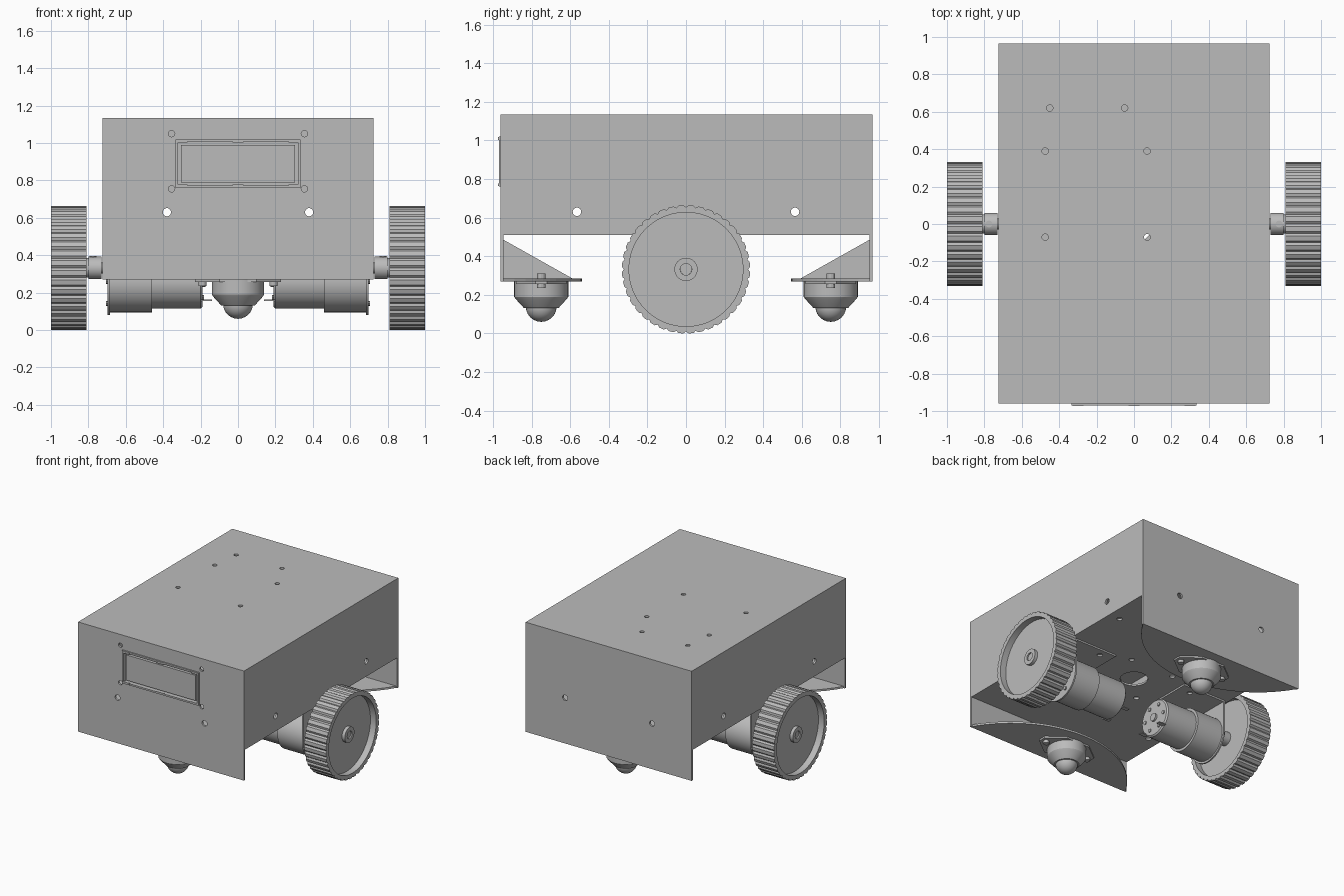
import bpy, bmesh
from math import cos, sin, pi, sqrt
from mathutils import Matrix, Vector

cube = bpy.data.objects.get("Cube")
if cube:
    bpy.data.objects.remove(cube, do_unlink=True)

grey = bpy.data.materials.new("metal grey")
grey.use_nodes = True
grey.diffuse_color = (0.5, 0.5, 0.5, 1)
grey.node_tree.nodes["Principled BSDF"].inputs["Base Color"].default_value = (0.5, 0.5, 0.5, 1)


def finish(name, bm, smooth=False):
    bmesh.ops.remove_doubles(bm, verts=bm.verts, dist=1e-5)
    bmesh.ops.recalc_face_normals(bm, faces=bm.faces)
    mesh = bpy.data.meshes.new(name)
    bm.to_mesh(mesh)
    bm.free()
    mesh.materials.append(grey)
    ob = bpy.data.objects.new(name, mesh)
    bpy.context.collection.objects.link(ob)
    if smooth:
        activate(ob)
        bpy.ops.object.shade_smooth_by_angle(angle=0.4)
    return ob


def activate(ob):
    bpy.ops.object.select_all(action='DESELECT')
    ob.select_set(True)
    bpy.context.view_layer.objects.active = ob


def add_box(bm, lo, hi):
    lo, hi = Vector(lo), Vector(hi)
    m = Matrix.Translation((lo + hi) / 2) @ Matrix.Diagonal((*(hi - lo), 1))
    bmesh.ops.create_cube(bm, size=1, matrix=m)


def box(name, lo, hi):
    bm = bmesh.new()
    add_box(bm, lo, hi)
    return finish(name, bm)


def lathe(name, profile, axis, centre, seg=48, side=1, groove=0):
    """Revolve (radius, distance along axis) pairs about the x or z axis."""
    bm = bmesh.new()
    rings = []
    rim = max(r for r, a in profile)
    for i in range(seg):
        t = 2 * pi * i / seg
        ring = []
        for r, a in profile:
            if groove and r == rim and i % 4 == 0:
                r -= groove
            p = (a * side, r * cos(t), r * sin(t)) if axis == 'X' else (r * cos(t), r * sin(t), a)
            ring.append(bm.verts.new(Vector(p) + Vector(centre)))
        rings.append(ring)
    for i in range(seg):
        a, b = rings[i], rings[(i + 1) % seg]
        for j in range(len(profile) - 1):
            bm.faces.new((a[j], b[j], b[j + 1], a[j + 1]))
    bmesh.ops.dissolve_degenerate(bm, edges=bm.edges, dist=1e-6)
    return finish(name, bm, True)


def extrude(name, outline, direction):
    bm = bmesh.new()
    face = bm.faces.new([bm.verts.new(p) for p in outline])
    new = bmesh.ops.extrude_face_region(bm, geom=[face])["geom"]
    bmesh.ops.translate(bm, vec=direction, verts=[v for v in new if isinstance(v, bmesh.types.BMVert)])
    return finish(name, bm)


def drill(ob, axis, holes, slot=None):
    """Cut round holes (x, y, z, radius), and one box opening, through a sheet."""
    rot = {'X': Matrix.Rotation(pi / 2, 4, 'Y'), 'Y': Matrix.Rotation(pi / 2, 4, 'X'),
           'Z': Matrix.Identity(4)}[axis]
    bm = bmesh.new()
    for x, y, z, r in holes:
        bmesh.ops.create_cone(bm, cap_ends=True, segments=20, radius1=r, radius2=r, depth=0.1,
                              matrix=Matrix.Translation((x, y, z)) @ rot)
    if slot:
        add_box(bm, *slot)
    cutter = finish("cutter", bm)
    cutter.hide_render = True
    mod = ob.modifiers.new("holes", 'BOOLEAN')
    mod.operation, mod.solver, mod.object = 'DIFFERENCE', 'EXACT', cutter
    activate(ob)
    bpy.ops.object.modifier_apply(modifier=mod.name)
    bpy.data.objects.remove(cutter, do_unlink=True)


W, F, B, TOP, MID, LOW, T = 0.725, -0.96, 0.965, 1.135, 0.51, 0.27, 0.015

# Sheet metal case
lid = box("top_panel", (-W, F, TOP - T), (W, B, TOP))
drill(lid, 'Z', [(x, y, TOP, 0.017) for x, y in
                 ((-0.45, 0.62), (-0.05, 0.62), (-0.475, 0.39), (0.07, 0.39), (-0.475, -0.07), (0.07, -0.07))])

floor = box("floor_panel", (-W, F + T, MID), (W, B - T, MID + T))
small = [(sx * x, sy * y, MID, 0.02) for x, y in ((0.63, 0.59), (0.19, 0.2)) for sx in (-1, 1) for sy in (-1, 1)]
drill(floor, 'Z', small + [(0, 0, MID, 0.1)])

for s, label in ((1, "left"), (-1, "right")):
    wall = box(label + "_side_panel", (min(s * W, s * (W - T)), F + T, MID),
               (max(s * W, s * (W - T)), B - T, TOP - T))
    drill(wall, 'X', [(s * W, y, 0.63, 0.022) for y in (-0.565, 0.565)])

front = box("front_panel", (-W, F, LOW), (W, F + T, TOP - T))
bolts = [(x, F, 0.63, 0.022) for x in (-0.38, 0.38)]
corners = [(x, F, z, 0.017) for x in (-0.355, 0.355) for z in (0.755, 1.05)]
drill(front, 'Y', bolts + corners, ((-0.335, F - 0.05, 0.76), (0.335, F + 0.05, 1.02)))

back = box("back_panel", (-W, B - T, LOW), (W, B, TOP - T))
drill(back, 'Y', [(x, B, 0.63, 0.022) for x in (-0.38, 0.38)])

# Display in the front opening
bezel = box("display_bezel", (-0.335, F - 0.01, 0.76), (0.335, F + 0.05, 1.02))
drill(bezel, 'Y', [], ((-0.322, F - 0.05, 0.773), (0.322, F + 0.03, 1.007)))
box("display_screen", (-0.305, F - 0.004, 0.79), (0.305, F + 0.04, 0.99))
for x in (-0.3, 0, 0.3):
    for z in (0.77, 1.01):
        box("display_clip", (x - 0.03, F - 0.013, z - 0.007), (x + 0.03, F, z + 0.007))

# Rounded caster shelves, braces and ball casters at both ends
for end, edge, label in ((-1, F, "front"), (1, B, "back")):
    depth = 0.42
    R = (W * W + depth * depth) / (2 * depth)
    arc = []
    for i in range(33):
        x = -W + 2 * W * i / 32
        arc.append((x, edge - end * (sqrt(R * R - x * x) - R + depth), LOW))
    extrude(label + "_caster_shelf", arc, (0, 0, T))
    inner = edge - end * T
    extrude(label + "_shelf_brace",
            [(-0.008, inner, 0.485), (-0.008, inner, 0.28), (-0.008, edge - end * 0.38, 0.28)], (0.016, 0, 0))
    y = end * 0.75
    lathe(label + "_caster_housing",
          [(0, 0.27), (0.14, 0.27), (0.14, 0.19), (0.132, 0.178), (0.09, 0.132), (0, 0.132)], 'Z', (0, y, 0))
    ball = [(0.08 * sin(pi * i / 12), 0.14 - 0.08 * cos(pi * i / 12)) for i in range(13)]
    lathe(label + "_caster_ball", ball, 'Z', (0, y, 0), 32)
    ear = [(0.23, -0.03), (0.23, 0.03), (0.1, 0.13), (-0.1, 0.13), (-0.23, 0.03), (-0.23, -0.03), (-0.1, -0.13), (0.1, -0.13)]
    extrude(label + "_caster_plate", [(x, y + v, 0.257) for x, v in ear], (0, 0, 0.013))
    for x in (-0.19, 0.19):
        lathe(label + "_caster_bolt", [(0, 0.235), (0.022, 0.235), (0.022, 0.31), (0, 0.31)], 'Z', (x, y, 0), 12)

# Motors, brackets and wheels on both sides
for s, label in ((1, "left"), (-1, "right")):
    lathe(label + "_motor",
          [(0, 0.175), (0.03, 0.175), (0.03, 0.19), (0.135, 0.19), (0.145, 0.2), (0.145, 0.46),
           (0.165, 0.46), (0.165, 0.685), (0, 0.685)], 'X', (0, 0, 0.26), 48, s)
    for i in range(6):
        t = pi * i / 3
        lathe(label + "_motor_screw", [(0, 0.183), (0.014, 0.183), (0.014, 0.2), (0, 0.2)], 'X',
              (0, 0.1 * cos(t), 0.26 + 0.1 * sin(t)), 10, s)
        lathe(label + "_bracket_screw", [(0, 0.685), (0.014, 0.685), (0.014, 0.707), (0, 0.707)], 'X',
              (0, 0.135 * cos(t), 0.26 + 0.135 * sin(t)), 10, s)
    for y in (-0.1, 0.1):
        x0, x1 = sorted((s * 0.14, s * 0.2))
        box(label + "_motor_terminal", (x0, y - 0.015, 0.155), (x1, y + 0.015, 0.162))
    lathe(label + "_bracket_ring", [(0, 0.685), (0.18, 0.685), (0.18, 0.697), (0, 0.697)], 'X', (0, 0, 0.26), 48, s)
    x0, x1 = sorted((s * 0.685, s * 0.697))
    box(label + "_bracket_web", (x0, -0.18, 0.26), (x1, 0.18, MID))
    x0, x1 = sorted((s * 0.32, s * 0.697))
    foot = box(label + "_bracket_foot", (x0, -0.18, MID - 0.013), (x1, 0.18, MID))
    drill(foot, 'Z', [(s * 0.42, y, MID, 0.02) for y in (-0.12, 0.12)])

    axle = (0, 0, 0.332)
    lathe(label + "_axle", [(0, 0.69), (0.03, 0.69), (0.03, 0.965), (0, 0.965)], 'X', axle, 24, s)
    lathe(label + "_wheel_hub",
          [(0.03, 0.73), (0.06, 0.73), (0.06, 0.8), (0.052, 0.8), (0.052, 0.87), (0.03, 0.87), (0.03, 0.73)],
          'X', axle, 32, s)
    lathe(label + "_hub_screw", [(0, 0.05), (0.018, 0.05), (0.018, 0.064), (0, 0.064)], 'Z',
          (s * 0.775, 0, 0.332), 12)
    lathe(label + "_wheel",
          [(0.03, 0.975), (0.06, 0.975), (0.06, 0.95), (0.295, 0.95), (0.295, 1.0), (0.332, 1.0),
           (0.332, 0.81), (0.295, 0.81), (0.295, 0.86), (0.03, 0.86), (0.03, 0.975)],
          'X', axle, 160, s, groove=0.01)
